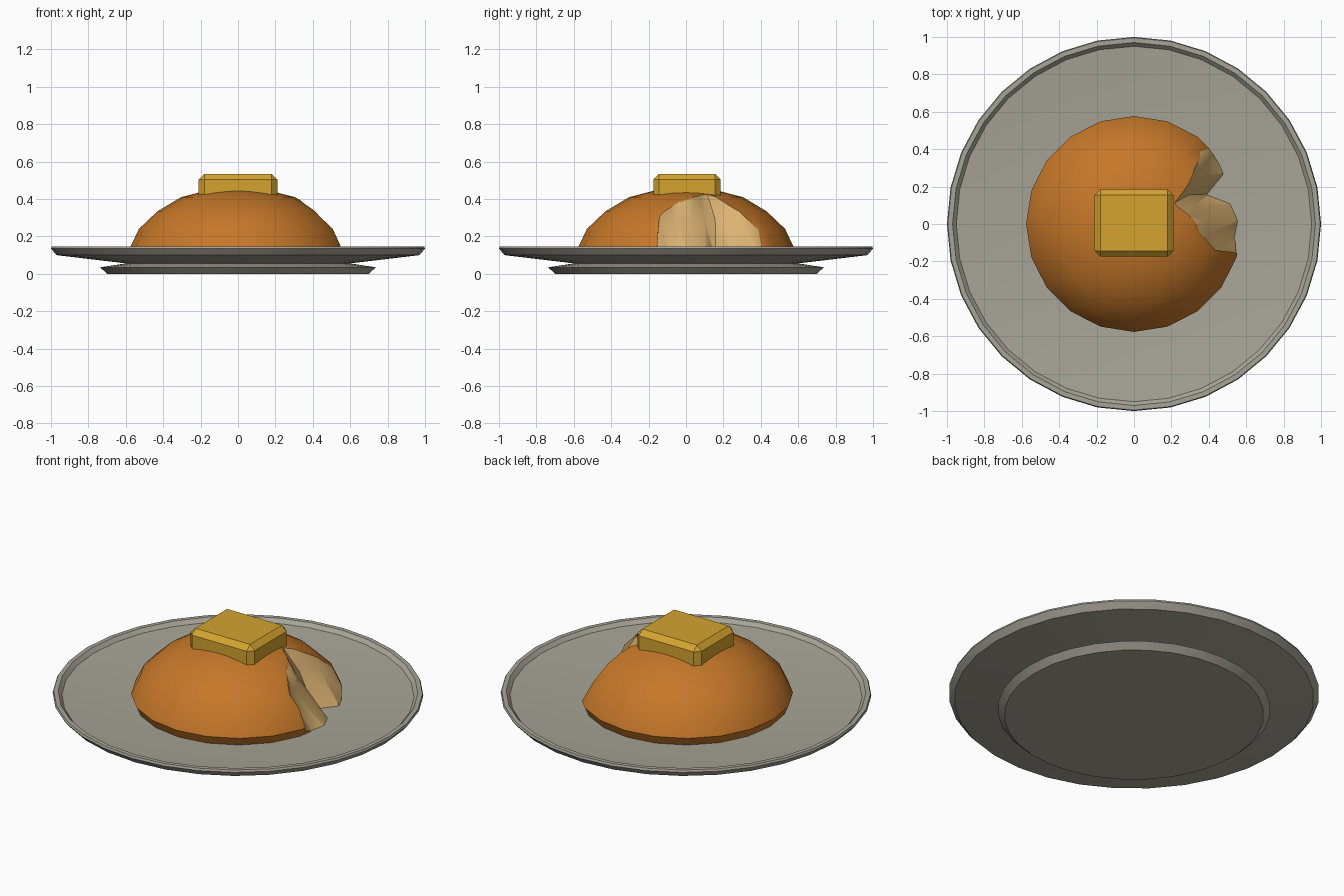
import bpy, bmesh, math
from mathutils import Vector

if "Cube" in bpy.data.objects:
    bpy.data.objects.remove(bpy.data.objects["Cube"])


def material(name, rgb):
    m = bpy.data.materials.new(name)
    m.diffuse_color = (*rgb, 1)
    m.use_nodes = True
    m.node_tree.nodes["Principled BSDF"].inputs["Base Color"].default_value = m.diffuse_color
    return m


CERAMIC = material("grey ceramic", (0.39, 0.375, 0.31))
CRUST = material("brown crust", (0.56, 0.185, 0.022))
CRUMB = material("cream crumb", (0.72, 0.45, 0.17))
BUTTER = material("yellow butter", (0.66, 0.37, 0.03))


def finish(name, bm, mats):
    bmesh.ops.recalc_face_normals(bm, faces=bm.faces)
    mesh = bpy.data.meshes.new(name)
    bm.to_mesh(mesh)
    bm.free()
    ob = bpy.data.objects.new(name, mesh)
    bpy.context.collection.objects.link(ob)
    for m in mats:
        mesh.materials.append(m)
    return ob


def activate(ob):
    bpy.ops.object.select_all(action='DESELECT')
    ob.select_set(True)
    bpy.context.view_layer.objects.active = ob


def smooth(ob, degrees):
    activate(ob)
    bpy.ops.object.shade_smooth_by_angle(angle=math.radians(degrees))


def revolve(name, profile, sides, mats):
    """Turn a (radius, height) profile, starting and ending on the axis."""
    bm = bmesh.new()
    rings = []
    for r, z in profile:
        if r == 0:
            rings.append([bm.verts.new((0, 0, z))] * sides)
        else:
            rings.append([bm.verts.new((r * math.cos(a), r * math.sin(a), z))
                          for a in (2 * math.pi * i / sides for i in range(sides))])
    for lo, hi in zip(rings, rings[1:]):
        for i in range(sides):
            j = (i + 1) % sides
            quad = list(dict.fromkeys((lo[i], lo[j], hi[j], hi[i])))
            bm.faces.new(quad)
    return finish(name, bm, mats)


# Plate with a foot, a shallow dish and a raised rim
plate = revolve("plate", [(0, 0), (0.70, 0), (0.737, 0.035), (0.60, 0.056),
                          (0.97, 0.10), (1.0, 0.135), (0.995, 0.147),
                          (0.97, 0.147), (0.95, 0.125), (0.55, 0.09),
                          (0, 0.09)], 32, [CERAMIC])
smooth(plate, 25)

# Bun dome
bun = revolve("bun", [(0, 0.08), (0.55, 0.08), (0.577, 0.14), (0.53, 0.24),
                      (0.43, 0.335), (0.305, 0.41), (0.16, 0.447), (0, 0.458)],
              20, [CRUST, CRUMB])

# Bite cutter: a wall lofted between a low and a high outline, closed outside the bun
low = [(0.40, 0.52), (0.45, 0.38), (0.49, 0.27), (0.40, 0.16), (0.53, 0.11),
       (0.57, 0.02), (0.55, -0.08), (0.58, -0.16), (0.95, -0.16), (0.95, 0.52)]
high = [(0.30, 0.48), (0.27, 0.36), (0.25, 0.28), (0.24, 0.17), (0.19, 0.10),
        (0.27, 0.03), (0.30, -0.03), (0.37, -0.14), (0.95, -0.14), (0.95, 0.48)]
bm = bmesh.new()
levels = []
for t, push in ((0, 0), (0.55, 0.02), (1, 0)):
    ring = []
    for i, (a, b) in enumerate(zip(low, high)):
        p = Vector(a).lerp(Vector(b), t)
        if i < 8:
            p -= p.normalized() * push
        ring.append(bm.verts.new((p.x, p.y, 0.07 + 0.40 * t)))
    levels.append(ring)
n = len(low)
for lo, hi in zip(levels, levels[1:]):
    for i in range(n):
        j = (i + 1) % n
        bm.faces.new((lo[i], lo[j], hi[j]))
        bm.faces.new((lo[i], hi[j], hi[i]))
bm.faces.new(levels[0])
bm.faces.new(levels[-1])
for f in bm.faces:
    f.material_index = 1
cutter = finish("bite_cutter", bm, [CRUST, CRUMB])
cutter.hide_render = True

# Take the bite; the cut faces keep the crumb colour
activate(bun)
cut = bun.modifiers.new("bite", 'BOOLEAN')
cut.operation = 'DIFFERENCE'
cut.solver = 'EXACT'
cut.object = cutter
bpy.ops.object.modifier_apply(modifier="bite")
bpy.data.objects.remove(cutter)
smooth(bun, 35)

# Butter pat with softened edges
bm = bmesh.new()
bmesh.ops.create_cube(bm, size=1)
for v in bm.verts:
    v.co = (v.co.x * 0.42, 0.005 + v.co.y * 0.36, 0.477 + v.co.z * 0.115)
edges = [e for e in bm.edges if max(v.co.z for v in e.verts) > 0.5]
bmesh.ops.bevel(bm, geom=edges, offset=0.03, segments=1, affect='EDGES', profile=0.5)
butter = finish("butter", bm, [BUTTER])
smooth(butter, 30)
